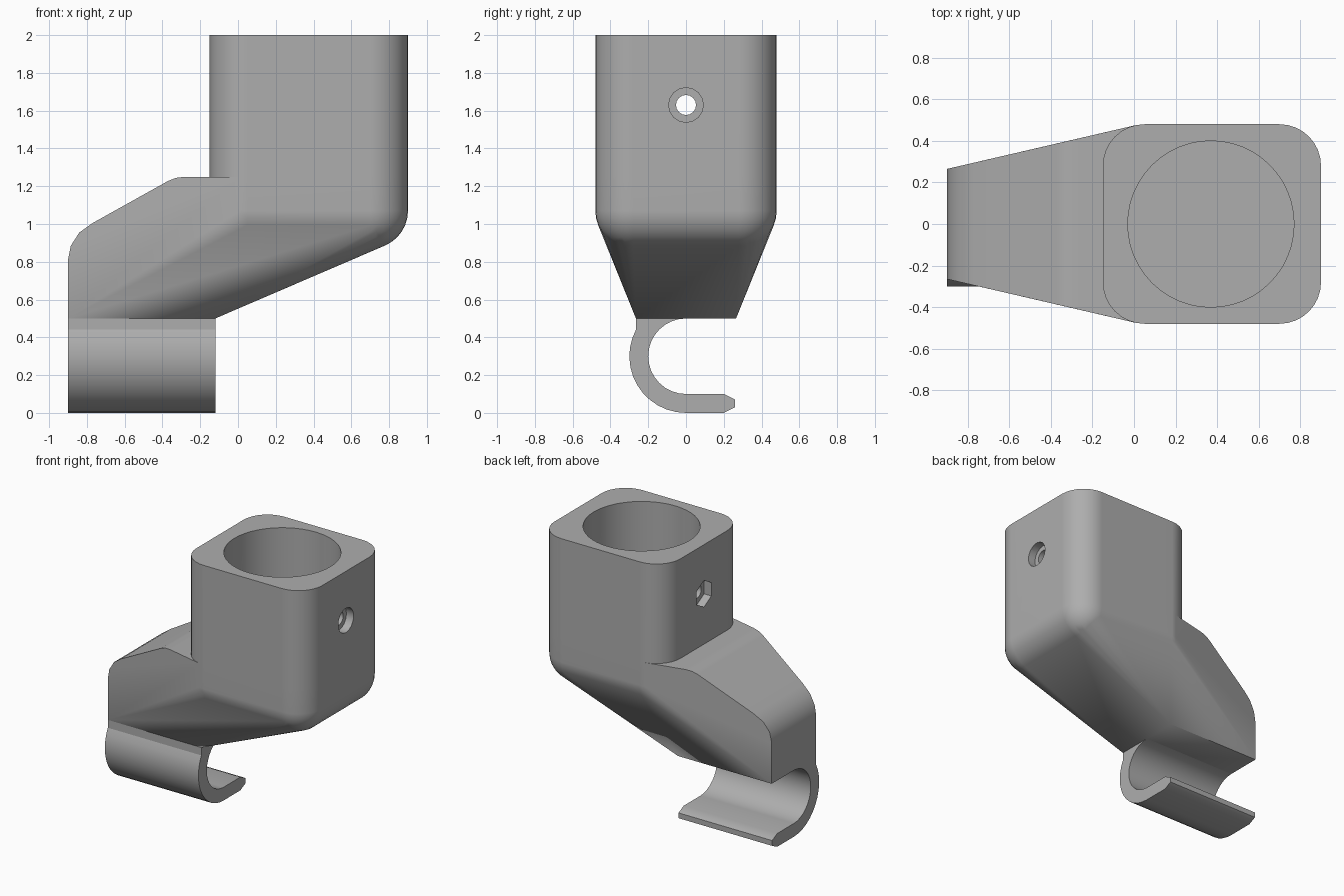
import bpy, bmesh
from math import sin, cos, pi, radians
from mathutils import Vector

if "Cube" in bpy.data.objects:
    bpy.data.objects.remove(bpy.data.objects["Cube"])

grey = bpy.data.materials.new("plain grey")
grey.use_nodes = True
colour = (0.42, 0.42, 0.42, 1)
grey.diffuse_color = colour
grey.node_tree.nodes["Principled BSDF"].inputs["Base Color"].default_value = colour

X0, X1, HALF_Y, R = -0.15, 0.9, 0.48, 0.2   # socket footprint and corner radius
SHELF, TOP = 1.25, 2.0
STEPS = 8


def to_object(name, bm):
    bmesh.ops.recalc_face_normals(bm, faces=bm.faces)
    mesh = bpy.data.meshes.new(name)
    bm.to_mesh(mesh)
    bm.free()
    mesh.materials.append(grey)
    obj = bpy.data.objects.new(name, mesh)
    bpy.context.collection.objects.link(obj)
    return obj


def extrude(name, points, offset):
    """Solid made by sweeping a closed outline along a vector."""
    bm = bmesh.new()
    face = bm.faces.new([bm.verts.new(p) for p in points])
    new = bmesh.ops.extrude_face_region(bm, geom=[face])["geom"]
    verts = [v for v in new if isinstance(v, bmesh.types.BMVert)]
    bmesh.ops.translate(bm, vec=Vector(offset), verts=verts)
    return to_object(name, bm)


def rounded_ring(z, inset_radius):
    """Rounded rectangle whose corners keep the same centres."""
    ring = []
    corners = [(X1 - R, 1), (X0 + R, 1), (X0 + R, -1), (X1 - R, -1)]
    for quarter, (cx, side) in enumerate(corners):
        for i in range(STEPS + 1):
            a = (quarter + i / STEPS) * pi / 2
            ring.append((cx + inset_radius * cos(a),
                         side * (HALF_Y - R) + inset_radius * sin(a), z))
    return ring


def circle(x, radius, sides):
    """Polygon in the plane across x, centred on the screw axis."""
    return [(x, radius * sin(2 * pi * i / sides), 1.63 + radius * cos(2 * pi * i / sides))
            for i in range(sides)]


def boolean(obj, other, operation):
    mod = obj.modifiers.new("boolean", 'BOOLEAN')
    mod.operation, mod.solver, mod.object = operation, 'EXACT', other
    bpy.context.view_layer.objects.active = obj
    bpy.ops.object.modifier_apply(modifier=mod.name)
    bpy.data.objects.remove(other)


def smooth(obj):
    bpy.ops.object.select_all(action='DESELECT')
    obj.select_set(True)
    bpy.context.view_layer.objects.active = obj
    bpy.ops.object.shade_smooth_by_angle(angle=radians(30))
    mod = obj.modifiers.new("weighted normals", 'WEIGHTED_NORMAL')
    mod.keep_sharp = True


# Sloping arm: hull of the rounded socket base and the tapering arm
points = rounded_ring(SHELF, R)
for i in range(STEPS):
    a = i / STEPS * pi / 2
    points += rounded_ring(SHELF - 0.18 - R * sin(a), R * cos(a))
arm_top = [(-0.9, 0.81), (-0.885, 0.885), (-0.84, 0.955), (-0.77, 1.005),
           (-0.37, 1.228), (-0.33, 1.244), (-0.28, SHELF)]
for side in (-1, 1):
    for x, z in arm_top:
        points.append((x, side * (0.265 + (x + 0.9) * 0.2315), z))
    points += [(-0.9, side * 0.265, 0.5), (-0.12, side * 0.265, 0.5)]
bm = bmesh.new()
for p in points:
    bm.verts.new(p)
hull = bmesh.ops.convex_hull(bm, input=bm.verts)
loose = [v for v in bm.verts if not v.link_faces]
bmesh.ops.delete(bm, geom=loose, context='VERTS')
bmesh.ops.dissolve_limit(bm, angle_limit=radians(0.4), verts=bm.verts, edges=bm.edges)
body = to_object("socket_and_arm", bm)

# Upright socket block
block = extrude("socket_block", rounded_ring(SHELF, R), (0, 0, TOP - SHELF))
boolean(body, block, 'UNION')

# Round bore for the pole
bore = [(0.37 + 0.4 * cos(2 * pi * i / 48), 0.4 * sin(2 * pi * i / 48), SHELF + 0.001)
        for i in range(48)]
boolean(body, extrude("bore_cutter", bore, (0, 0, 1)), 'DIFFERENCE')

# Screw hole with a round head recess and a hexagonal nut recess
for name, x, radius, sides, length in [("screw_cutter", -0.4, 0.053, 16, 1.6),
                                       ("head_cutter", 0.84, 0.092, 16, 0.3),
                                       ("nut_cutter", -0.39, 0.1, 6, 0.3)]:
    boolean(body, extrude(name, circle(x, radius, sides), (length, 0, 0)), 'DIFFERENCE')
smooth(body)

# Open hook under the arm
outline = [(-0.265, 0.51), (-0.265, 0.44)]
for i in range(13):
    a = radians(152 + 118 * i / 12)
    outline.append((0.3 * cos(a), 0.3 + 0.3 * sin(a)))
outline += [(0.2, 0), (0.26, 0.03), (0.26, 0.07), (0.2, 0.1)]
for i in range(17):
    a = radians(270 - 180 * i / 16)
    outline.append((0.2 * cos(a), 0.3 + 0.2 * sin(a)))
outline.append((0, 0.51))
hook = extrude("hook", [(-0.9, y, z) for y, z in outline], (0.78, 0, 0))
smooth(hook)
